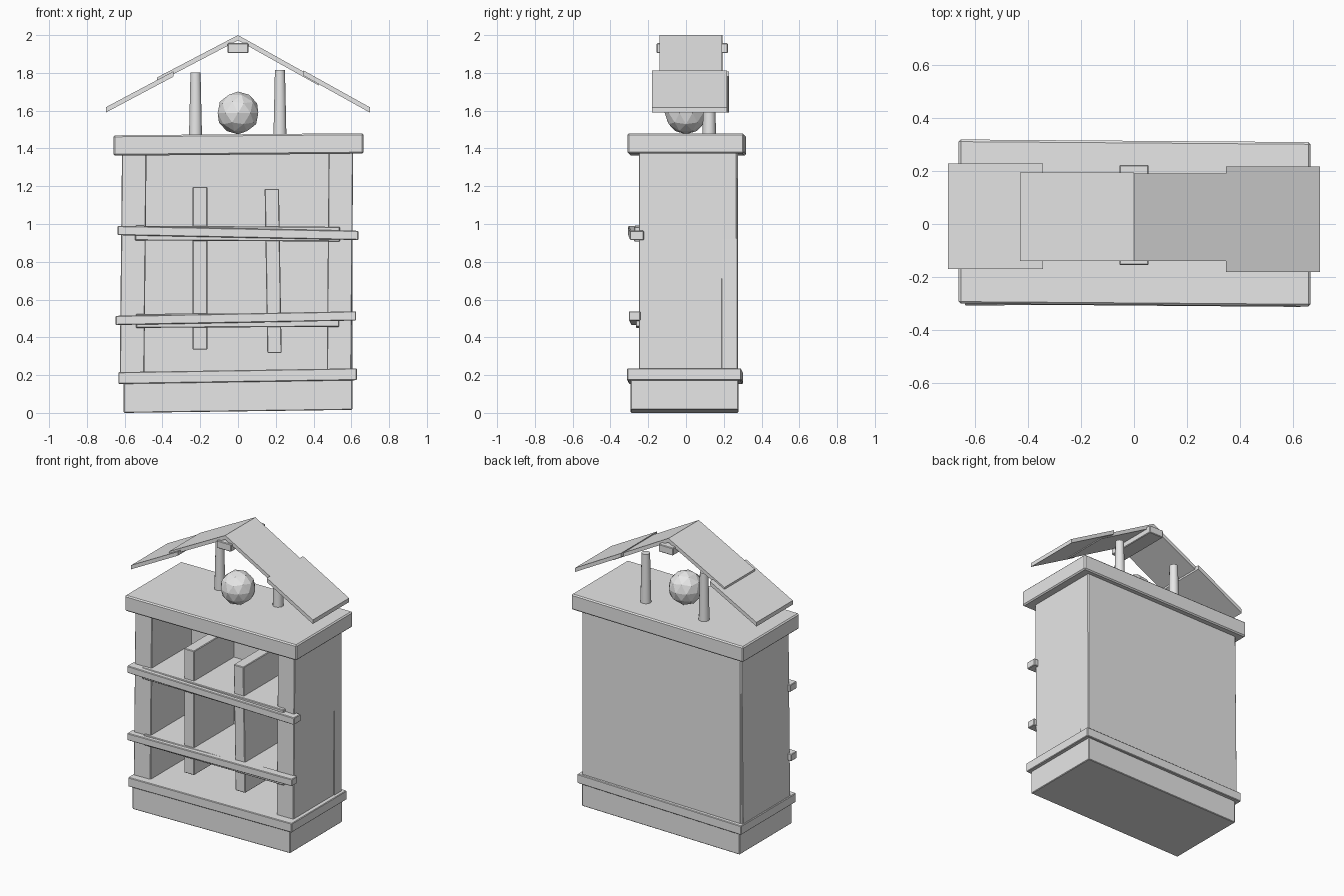
import bpy
import math

cube = bpy.data.objects.get("Cube")
if cube:
    bpy.data.objects.remove(cube, do_unlink=True)

grey = bpy.data.materials.new("plain grey")
grey.use_nodes = True
grey.diffuse_color = (0.8, 0.8, 0.8, 1)
grey.node_tree.nodes["Principled BSDF"].inputs["Base Color"].default_value = (0.8, 0.8, 0.8, 1)


def finish(name):
    ob = bpy.context.object
    ob.name = name
    ob.data.materials.append(grey)
    return ob


def board(name, x, y, z, tilt=0, yaw=0, lean=0, bevel=0.004):
    """Box from ranges; tilt = z rise and yaw = y shift along x, lean = x shift along z."""
    bpy.ops.mesh.primitive_cube_add(size=1)
    ob = finish(name)
    ob.location = [(a + b) / 2 for a, b in (x, y, z)]
    for v in ob.data.vertices:
        u, w = v.co.x, v.co.z
        v.co.x = u * (x[1] - x[0]) + w * lean
        v.co.y = v.co.y * (y[1] - y[0]) + u * yaw
        v.co.z = w * (z[1] - z[0]) + u * tilt
    if bevel:
        mod = ob.modifiers.new("soft edges", "BEVEL")
        mod.width = bevel
        mod.segments = 1
    return ob


# Base and floor
board("base", (-0.605, 0.605), (-0.293, 0.277), (0.008, 0.19), tilt=0.016)
board("floor_plate", (-0.633, 0.63), (-0.307, 0.297), (0.163, 0.226), tilt=0.02, yaw=-0.01)

# Case
board("right_side_panel", (-0.62, -0.49), (-0.25, 0.27), (0.2, 1.4), lean=0.012)
board("left_side_panel", (0.475, 0.605), (-0.25, 0.27), (0.2, 1.4), lean=0.01)
board("back_panel", (-0.61, 0.606), (0.187, 0.275), (0.2, 1.4))
board("top_slab", (-0.66, 0.665), (-0.305, 0.313), (1.367, 1.475), tilt=0.011, yaw=-0.01, bevel=0.008)

# Shelves and dividers
board("lower_shelf", (-0.54, 0.535), (-0.265, 0.22), (0.453, 0.527), tilt=0.006)
board("upper_shelf", (-0.545, 0.54), (-0.275, 0.22), (0.91, 0.988), tilt=-0.006)
board("right_divider", (-0.24, -0.162), (-0.25, 0.22), (0.335, 1.196))
board("left_divider", (0.148, 0.224), (-0.25, 0.22), (0.317, 1.186), lean=-0.014)

# Front rails
board("lower_rail", (-0.648, 0.625), (-0.297, -0.235), (0.477, 0.526), tilt=0.024, yaw=-0.012)
board("upper_rail", (-0.637, 0.637), (-0.302, -0.228), (0.928, 0.977), tilt=-0.026, yaw=0.01)

# Posts and ball on top
for name, x, top in (("right_post", -0.225, 1.803), ("left_post", 0.222, 1.815)):
    bpy.ops.mesh.primitive_cone_add(vertices=10, radius1=0.036, radius2=0.028,
                                    depth=top - 1.47, location=(x, 0.123, (top + 1.47) / 2))
    finish(name)
    bpy.ops.object.shade_smooth_by_angle(angle=math.radians(40))
bpy.ops.mesh.primitive_ico_sphere_add(subdivisions=2, radius=0.113, location=(0, 0, 1.588))
finish("ball")

# Roof
board("ridge_beam", (-0.055, 0.055), (-0.155, 0.222), (1.905, 1.957))


def roof_panel(name, start, end, y, thick=0.028):
    """Sloped panel whose upper surface runs between two points in the xz plane."""
    (x0, z0), (x1, z1) = start, end
    return board(name, (x0, x1), y, ((z0 + z1) / 2 - thick, (z0 + z1) / 2),
                 tilt=z1 - z0, bevel=0)


roof_panel("right_upper_roof", (-0.43, 1.775), (0, 2.0), (-0.14, 0.193))
roof_panel("left_upper_roof", (0, 2.0), (0.43, 1.76), (-0.14, 0.19))
roof_panel("right_lower_roof", (-0.70, 1.618), (-0.342, 1.808), (-0.17, 0.228))
roof_panel("left_lower_roof", (0.347, 1.813), (0.70, 1.617), (-0.18, 0.217))
